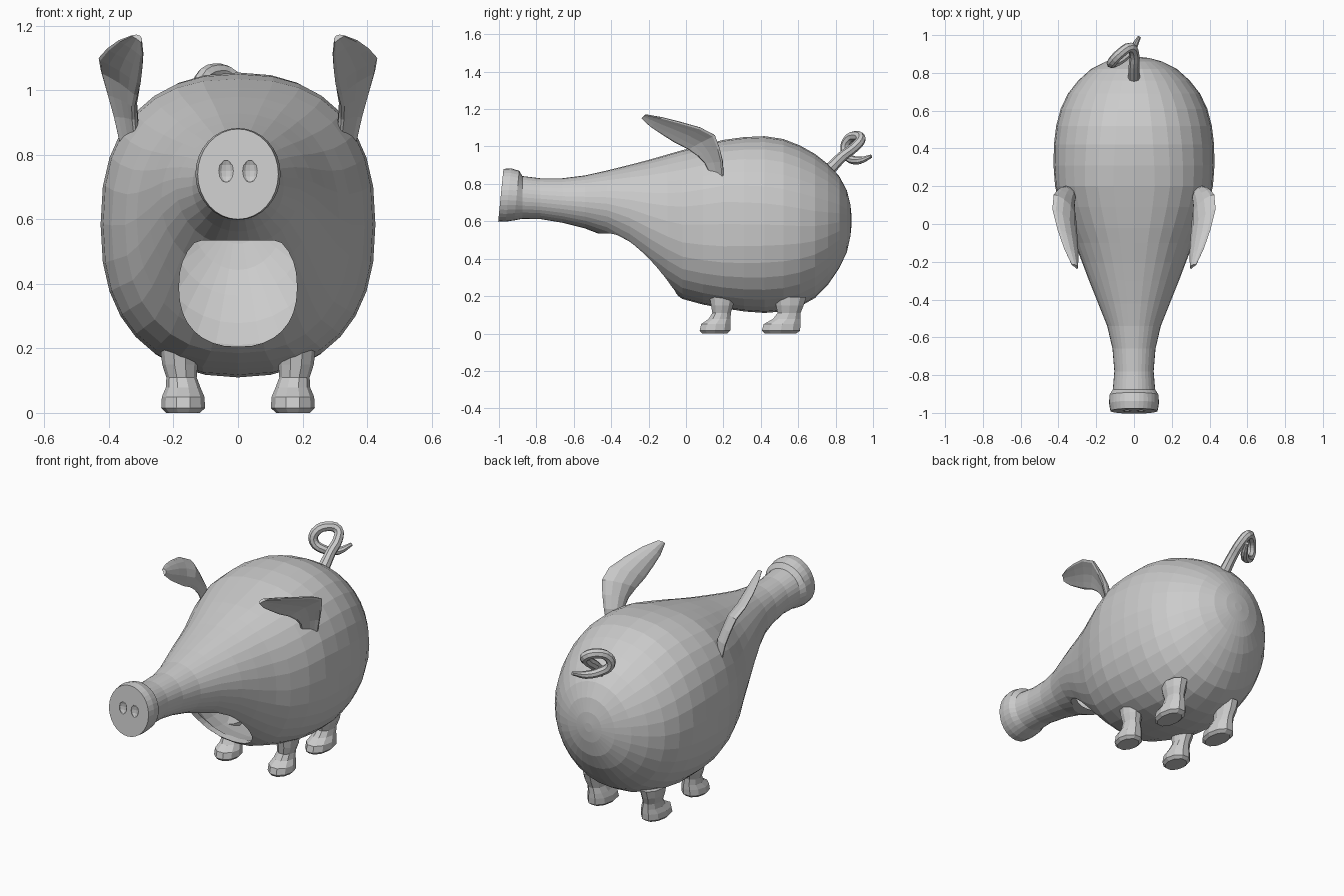
import bpy, bmesh
from math import sin, cos, pi, copysign
from mathutils import Vector

if "Cube" in bpy.data.objects:
    bpy.data.objects.remove(bpy.data.objects["Cube"])


def mesh_object(name, bm):
    bmesh.ops.recalc_face_normals(bm, faces=bm.faces)
    me = bpy.data.meshes.new(name)
    bm.to_mesh(me)
    bm.free()
    ob = bpy.data.objects.new(name, me)
    bpy.context.collection.objects.link(ob)
    return ob


def loft(name, rings):
    """Skin a list of equal-length point rings and cap both ends."""
    bm = bmesh.new()
    rows = [[bm.verts.new(p) for p in r] for r in rings]
    n = len(rows[0])
    for a, b in zip(rows, rows[1:]):
        for i in range(n):
            j = (i + 1) % n
            bm.faces.new((a[i], a[j], b[j], b[i]))
    bm.faces.new(rows[0])
    bm.faces.new(rows[-1])
    return mesh_object(name, bm)


def superellipse(i, n, e):
    """Point i of n on a unit superellipse with exponent e."""
    c, s = cos(2 * pi * i / n), sin(2 * pi * i / n)
    return copysign(abs(c) ** (2 / e), c), copysign(abs(s) ** (2 / e), s)


def apply_modifiers(ob):
    bpy.context.view_layer.objects.active = ob
    for m in list(ob.modifiers):
        bpy.ops.object.modifier_apply(modifier=m.name)


def cut(ob, cutter):
    m = ob.modifiers.new("cut", 'BOOLEAN')
    m.operation = 'DIFFERENCE'
    m.solver = 'EXACT'
    m.object = cutter
    cutter.hide_render = True
    apply_modifiers(ob)
    bpy.data.objects.remove(cutter)


# Body and snout: y, top z, bottom z, half width
stations = [
    (-.99, .88, .60, .125), (-.95, .883, .598, .132), (-.905, .87, .605, .13),
    (-.875, .842, .613, .112), (-.78, .83, .612, .104), (-.66, .83, .592, .114),
    (-.54, .845, .562, .142), (-.42, .872, .515, .19), (-.30, .902, .43, .238),
    (-.20, .928, .335, .276), (-.10, .957, .245, .314), (-.02, .98, .185, .35),
    (.09, 1.008, .155, .392), (.20, 1.035, .135, .418), (.31, 1.05, .118, .426),
    (.42, 1.055, .11, .424), (.52, 1.04, .118, .412), (.61, 1.005, .145, .388),
    (.69, .96, .19, .35), (.76, .905, .262, .295), (.82, .84, .35, .228),
    (.86, .765, .435, .15), (.879, .69, .52, .08), (.885, .63, .58, .025)]
SEG = 32
rings = []
for y, top, bot, w in stations:
    c, h = (top + bot) / 2, (top - bot) / 2
    tilt = .1 if y < -.9 else 0
    e = 2 + .45 * max(0, 1 - abs(y - .2) / .6)   # boxier around the shoulders
    ring = []
    for i in range(SEG):
        u, v = superellipse(i, SEG, e)
        ring.append(Vector((w * u, y + tilt * h * v, c + h * v)))
    rings.append(ring)
body = loft("hollow_body", rings)
shell = body.modifiers.new("shell", 'SOLIDIFY')
shell.thickness = .025
shell.offset = -1
apply_modifiers(body)

# Belly opening cut through the front of the shell
outline = []
for i in range(32):
    u, v = superellipse(i, 32, 2.3)
    outline.append((.183 * u, min(.39 + .185 * v, .535)))
cut(body, loft("opening_cutter", [[Vector((x, y, z)) for x, z in outline] for y in (-.7, .09)]))

# Shallow nostril dents
for s in (-1, 1):
    bm = bmesh.new()
    bmesh.ops.create_uvsphere(bm, u_segments=10, v_segments=6, radius=1)
    bmesh.ops.scale(bm, vec=(.024, .014, .036), verts=bm.verts)
    bmesh.ops.translate(bm, vec=(s * .037, -.991, .75), verts=bm.verts)
    cut(body, mesh_object("nostril_cutter", bm))


# Legs: z, centre x, centre y, half width, half length (y relative to leg)
def leg(name, side, y0, stretch):
    prof = [(0, .17, -.012, .052, .07), (.015, .17, -.01, .068, .086),
            (.05, .17, -.005, .066, .083), (.078, .17, .015, .054, .062),
            (.11, .175, .025, .047, .052), (.15, .18, .028, .055, .062),
            (.195, .18, .03, .06, .072)]
    loft(name, [[Vector((side * (x + w * cos(2 * pi * i / 10)),
                         y0 + stretch * (y + l * sin(2 * pi * i / 10)), z))
                 for i in range(10)] for z, x, y, w, l in prof])


# Ears: outer edge point, inner edge point, thickness
ear = [((.365, .20, .83), (.315, .13, .85), .02), ((.385, .195, .92), (.32, .10, .91), .026),
       ((.405, .18, .99), (.32, .06, .95), .026), ((.425, .155, 1.06), (.311, .01, .985), .026),
       ((.432, .08, 1.10), (.302, -.06, 1.02), .022), ((.405, -.03, 1.13), (.297, -.13, 1.065), .02),
       ((.37, -.13, 1.155), (.295, -.19, 1.105), .016), ((.33, -.215, 1.17), (.30, -.238, 1.15), .01)]
mids = [(Vector(a) + Vector(b)) / 2 for a, b, t in ear]
last = len(ear) - 1
for side, label in ((1, "right"), (-1, "left")):
    rings = []
    for k, (a, b, t) in enumerate(ear):
        half = (Vector(a) - Vector(b)) / 2
        along = mids[min(k + 1, last)] - mids[max(k - 1, 0)]
        n = half.cross(along).normalized()
        ring = []
        for i in range(12):
            u, v = cos(2 * pi * i / 12), sin(2 * pi * i / 12)
            p = mids[k] + half * u + n * t * (.8 * v - .8 * v * v)
            ring.append(Vector((side * p.x, p.y, p.z)))
        rings.append(ring)
    loft("ear_" + label, rings)
    leg("front_leg_" + label, side, .165, 1)
    leg("rear_leg_" + label, side, .52, 1.25)

# Curly tail
path = [(0, .77, .88, 1.15), (0, .84, .95, 1.0), (0, .905, 1.0, .95), (-.02, .935, 1.04, .95),
        (-.07, .905, 1.057, .95), (-.112, .862, 1.03, .95), (-.115, .85, .98, .9),
        (-.07, .87, .94, .85), (-.01, .925, .925, .75), (.028, .99, .948, .35)]
cu = bpy.data.curves.new("tail", 'CURVE')
cu.dimensions = '3D'
cu.bevel_depth = .028
cu.bevel_resolution = 2
cu.use_fill_caps = True
sp = cu.splines.new('BEZIER')
sp.resolution_u = 3
sp.bezier_points.add(len(path) - 1)
for bp, (x, y, z, r) in zip(sp.bezier_points, path):
    bp.co = (x, y, z)
    bp.radius = r
    bp.handle_left_type = bp.handle_right_type = 'AUTO'
tail = bpy.data.objects.new("tail", cu)
bpy.context.collection.objects.link(tail)
bpy.ops.object.select_all(action='DESELECT')
tail.select_set(True)
bpy.context.view_layer.objects.active = tail
bpy.ops.object.convert(target='MESH')
for f in tail.data.polygons:
    f.use_smooth = False
